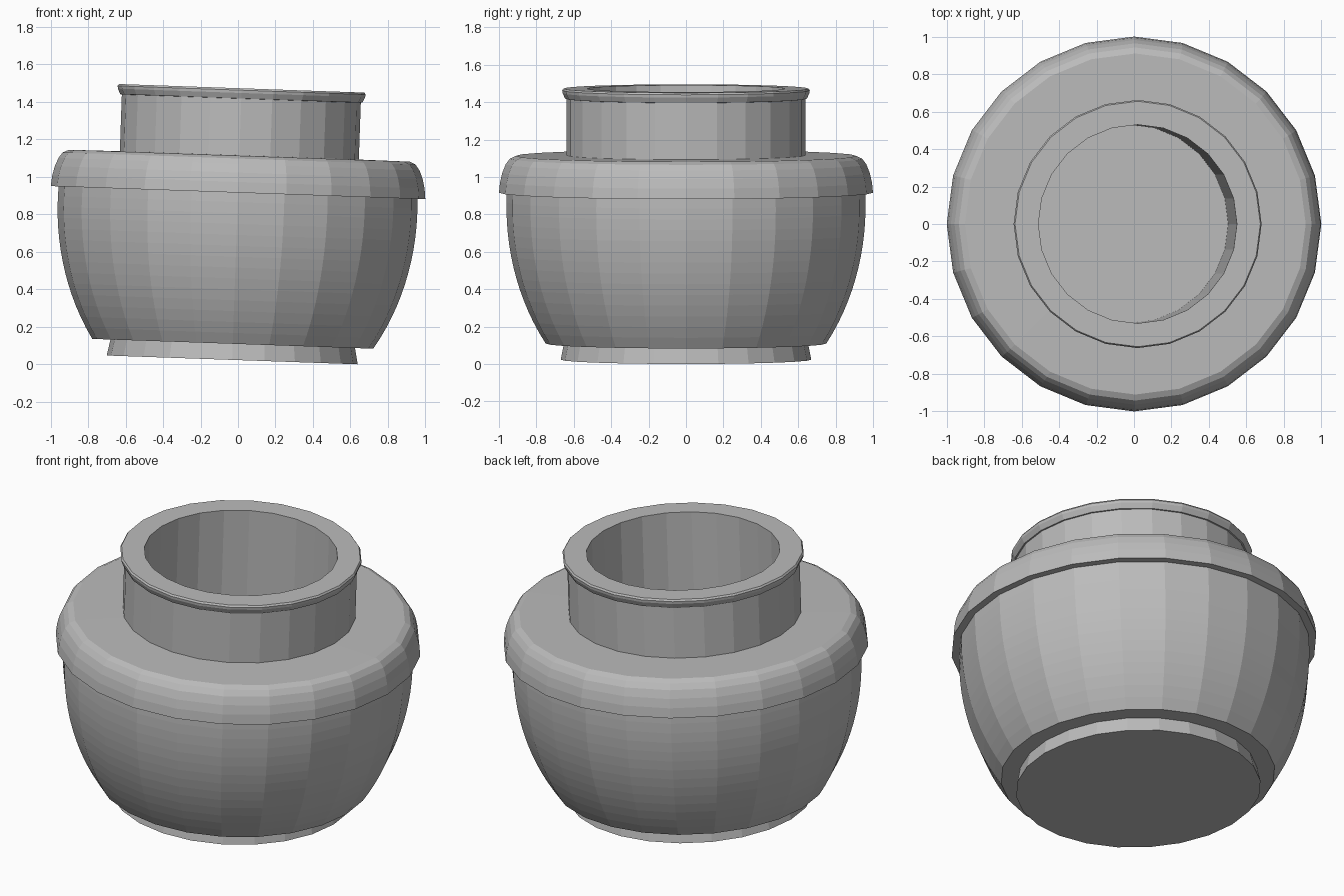
import bpy
import bmesh
from math import radians, pi, sin, cos, sqrt
from mathutils import Matrix, Vector

cube = bpy.data.objects.get("Cube")
if cube:
    bpy.data.objects.remove(cube, do_unlink=True)

SIDES = 24
# The whole jar leans slightly towards +x
LEAN = Matrix.Translation((-0.031, 0, 0.0234)) @ Matrix.Rotation(radians(2), 4, 'Y')

clay = bpy.data.materials.new("grey_clay")
clay.use_nodes = True
GREY = (0.5, 0.5, 0.5, 1)
clay.diffuse_color = GREY
clay.node_tree.nodes["Principled BSDF"].inputs["Base Color"].default_value = GREY


def lathe(name, profile):
    """Revolve (radius, height) points around the leaning axis."""
    bm = bmesh.new()
    rings = []
    for r, z in profile:
        angles = [2 * pi * k / SIDES for k in range(SIDES)]
        rings.append([bm.verts.new(Vector((r * cos(a), r * sin(a), z))) for a in angles])
    for low, high in zip(rings, rings[1:]):
        for k in range(SIDES):
            n = (k + 1) % SIDES
            bm.faces.new((low[k], low[n], high[n], high[k]))
    bmesh.ops.remove_doubles(bm, verts=bm.verts, dist=1e-5)
    bm.transform(LEAN)
    mesh = bpy.data.meshes.new(name)
    bm.to_mesh(mesh)
    bm.free()
    mesh.materials.append(clay)
    obj = bpy.data.objects.new(name, mesh)
    bpy.context.collection.objects.link(obj)
    return obj


# Foot: shallow disc, a little wider at the ground
lathe("foot", [(0, 0), (0.67, 0), (0.652, 0.09)])

# Body: bulging bowl with a flat underside around the foot
BULGE_R, BULGE_Z, BULGE_H = 0.96, 0.82, 1.176
ROWS = 14
body = [(0.64, 0.086)]
for i in range(ROWS + 1):
    z = 0.086 + (0.9 - 0.086) * i / ROWS
    body.append((BULGE_R * sqrt(1 - ((z - BULGE_Z) / BULGE_H) ** 2), z))
lathe("body", body)

# Shoulder: overhanging collar with a rounded upper edge and flat top
lathe("shoulder", [(0.94, 0.893), (1.0, 0.893), (0.994, 0.95), (0.982, 1.0),
                   (0.964, 1.045), (0.942, 1.075), (0.91, 1.09), (0.63, 1.092)])

# Neck: straight wall, flared lip, and straight inner lining down to the floor
lathe("neck", [(0.638, 1.085), (0.638, 1.395), (0.646, 1.396), (0.66, 1.425),
               (0.662, 1.44), (0.655, 1.45), (0.53, 1.45), (0.53, 0.12), (0, 0.12)])
